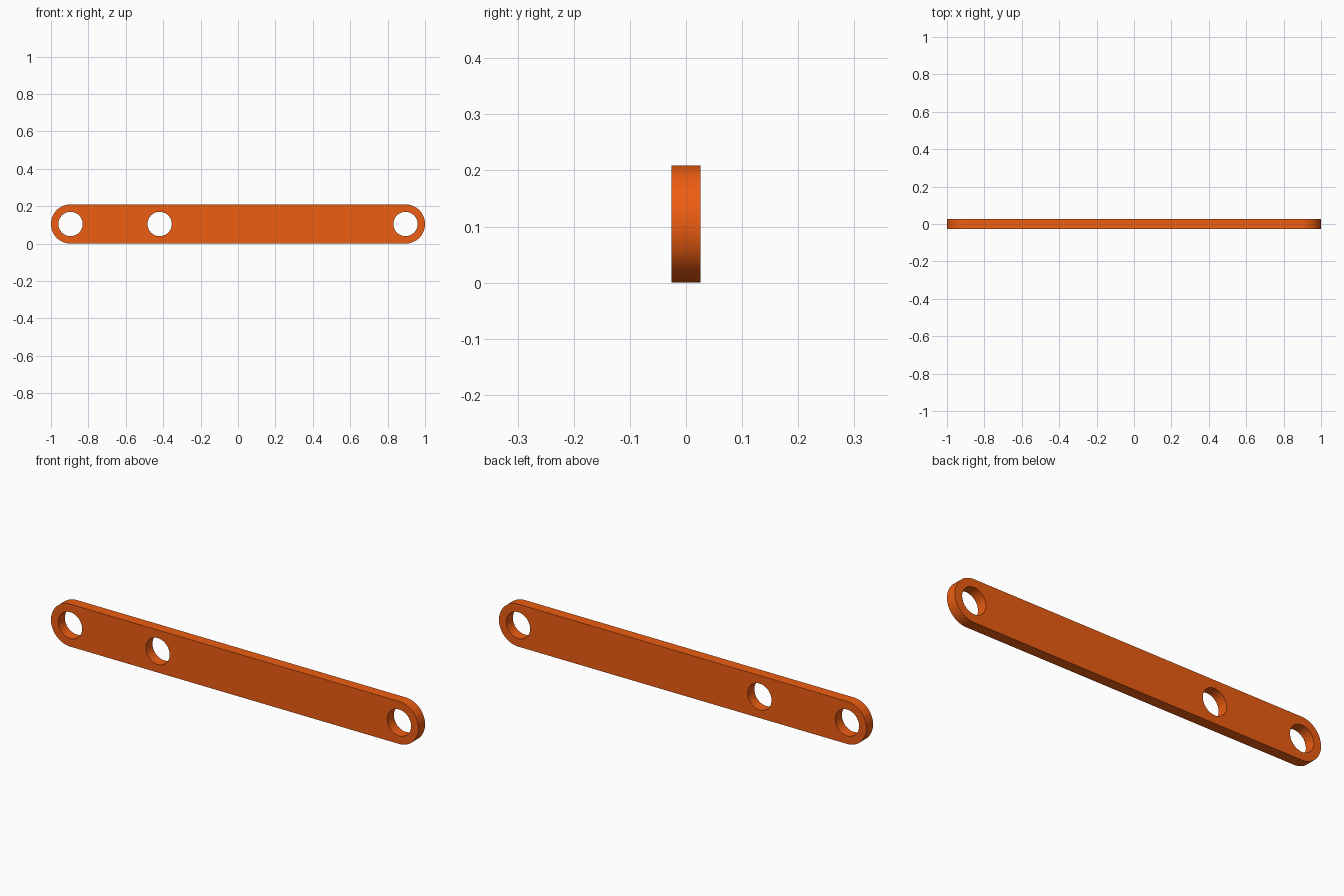
import bpy, bmesh
from math import pi, cos, sin

if "Cube" in bpy.data.objects:
    bpy.data.objects.remove(bpy.data.objects["Cube"])

R = 0.1045             # half height and end radius
END = 1 - R            # x of the end centres
HOLE_R = 0.065
THICK = 0.052
HOLES = (-END, -0.419, END)


def arc(cx, radius, start, sweep, n):
    return [(cx + radius * cos(start + sweep * i / n), R + radius * sin(start + sweep * i / n))
            for i in range(n + 1)]


def add_loop(curve, pts):
    s = curve.splines.new('POLY')
    s.points.add(len(pts) - 1)
    for p, (x, y) in zip(s.points, pts):
        p.co = (x, y, 0, 1)
    s.use_cyclic_u = True


# Bar profile with rounded ends and three round holes, extruded
curve = bpy.data.curves.new("link_bar", 'CURVE')
curve.dimensions = '2D'
curve.fill_mode = 'BOTH'
curve.extrude = THICK / 2
add_loop(curve, arc(END, R, -pi / 2, pi, 32) + arc(-END, R, pi / 2, pi, 32))
for x in HOLES:
    add_loop(curve, arc(x, HOLE_R, 0, 2 * pi, 48)[:-1])

bar = bpy.data.objects.new("link_bar", curve)
bpy.context.collection.objects.link(bar)
bar.rotation_euler.x = pi / 2
bpy.context.view_layer.objects.active = bar
bar.select_set(True)
bpy.ops.object.convert(target='MESH')
bar = bpy.context.object
bpy.ops.object.transform_apply(location=False, rotation=True, scale=False)

# Join caps to the walls
bm = bmesh.new()
bm.from_mesh(bar.data)
bmesh.ops.remove_doubles(bm, verts=bm.verts, dist=1e-5)
bmesh.ops.recalc_face_normals(bm, faces=bm.faces)
bm.to_mesh(bar.data)
bm.free()
bpy.ops.object.shade_smooth_by_angle()

# Orange finish
mat = bpy.data.materials.new("orange")
mat.diffuse_color = (0.85, 0.11, 0.006, 1)
mat.use_nodes = True
mat.node_tree.nodes["Principled BSDF"].inputs["Base Color"].default_value = mat.diffuse_color
bar.data.materials.clear()
bar.data.materials.append(mat)
